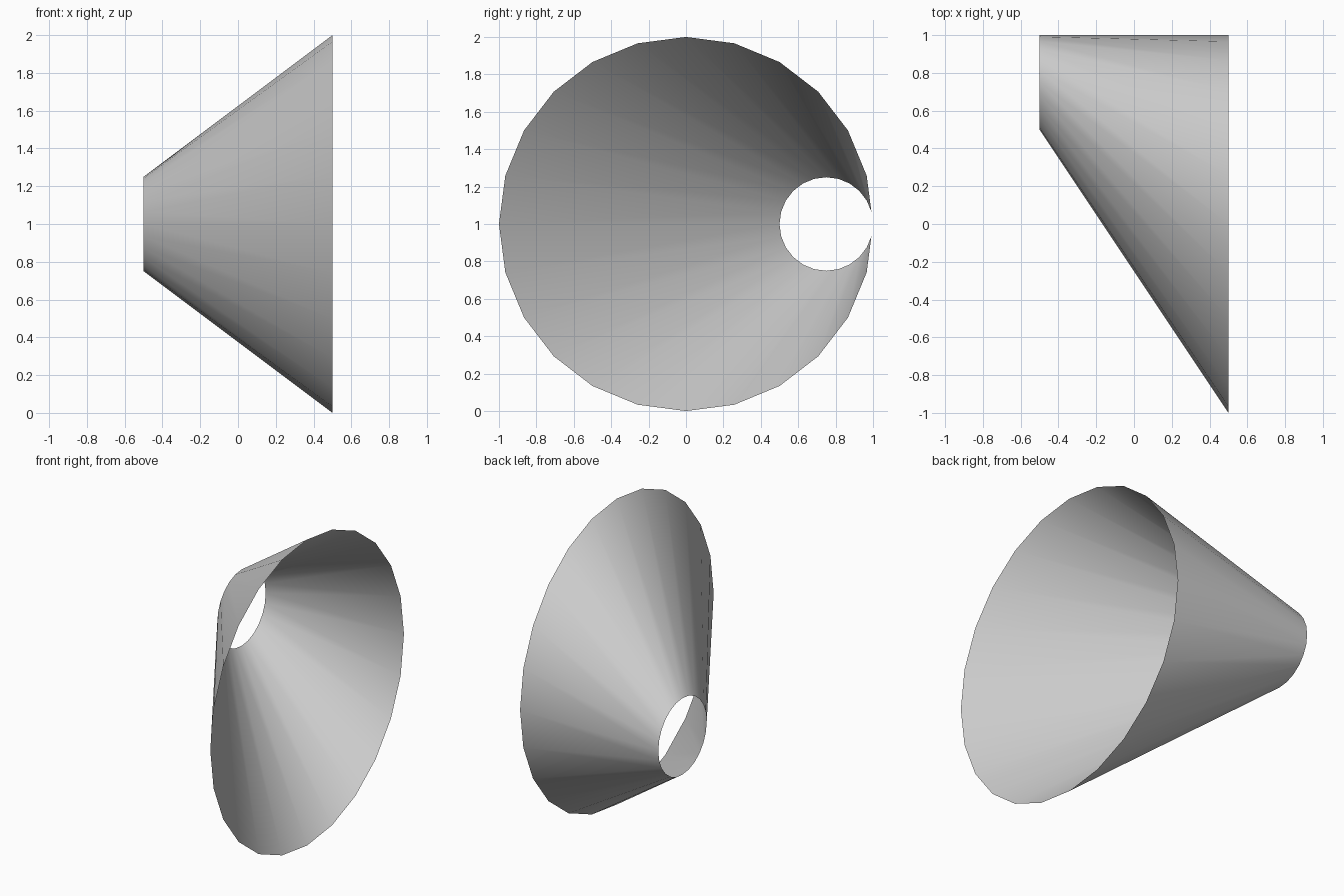
import bpy, bmesh
from math import sin, cos, tau

if "Cube" in bpy.data.objects:
    bpy.data.objects.remove(bpy.data.objects["Cube"])

SIDES = 24


def ring(bm, x, y, z, radius):
    """Circle of vertices facing along x."""
    return [bm.verts.new((x, y + radius * cos(tau * i / SIDES),
                          z + radius * sin(tau * i / SIDES)))
            for i in range(SIDES)]


# Open offset funnel: wide mouth on +x, small outlet on -x, flush at y = 1
bm = bmesh.new()
mouth = ring(bm, 0.5, 0.0, 1.0, 1.0)
outlet = ring(bm, -0.5, 0.75, 1.0, 0.25)
for i in range(SIDES):
    j = (i + 1) % SIDES
    face = bm.faces.new((outlet[i], outlet[j], mouth[j], mouth[i]))
    face.normal_update()
    face.smooth = True

# Normals point outward, away from the funnel axis
if bm.faces[:][SIDES // 4].normal.z < 0:
    bmesh.ops.reverse_faces(bm, faces=bm.faces[:])

mesh = bpy.data.meshes.new("eccentric_reducer")
bm.to_mesh(mesh)
bm.free()
funnel = bpy.data.objects.new("eccentric_reducer", mesh)
bpy.context.collection.objects.link(funnel)
